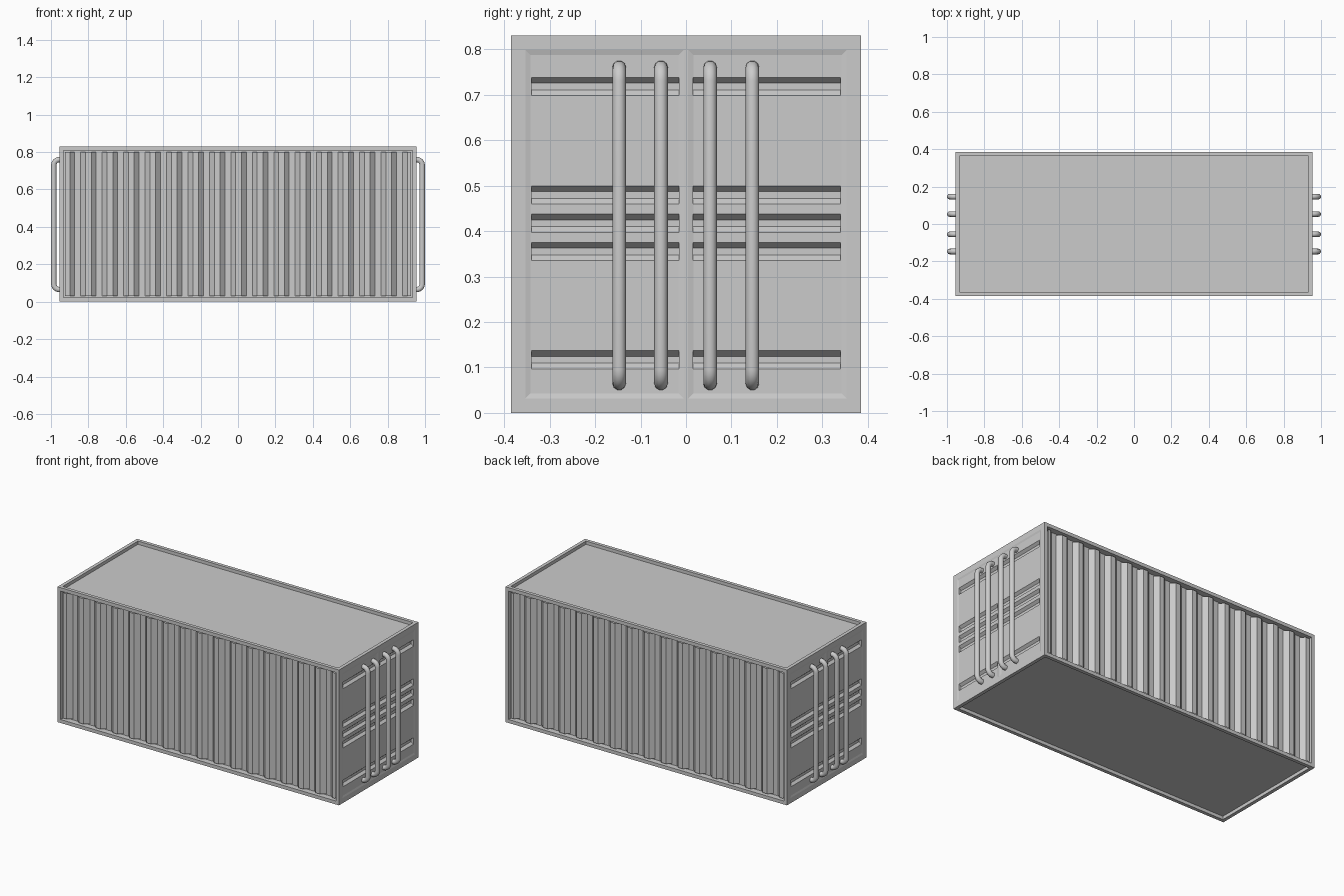
import bpy, bmesh, math

if "Cube" in bpy.data.objects:
    bpy.data.objects.remove(bpy.data.objects["Cube"])

X, Y, H = 0.955, 0.385, 0.83      # half length, half width, height
RIM = 0.03

grey = bpy.data.materials.new("container grey")
grey.diffuse_color = (0.6, 0.6, 0.6, 1)
grey.use_nodes = True
grey.node_tree.nodes["Principled BSDF"].inputs["Base Color"].default_value = grey.diffuse_color


def add_object(name, bm):
    bmesh.ops.recalc_face_normals(bm, faces=bm.faces)
    me = bpy.data.meshes.new(name)
    bm.to_mesh(me)
    bm.free()
    me.materials.append(grey)
    ob = bpy.data.objects.new(name, me)
    bpy.context.collection.objects.link(ob)
    return ob


def activate(ob):
    bpy.ops.object.select_all(action='DESELECT')
    ob.select_set(True)
    bpy.context.view_layer.objects.active = ob


def add_frustum(bm, s, rects):
    """Convex block between (x, y0, y1, z0, z1) rectangles, on side s."""
    vs = [bm.verts.new((s * x, y, z)) for x, y0, y1, z0, z1 in rects
          for y in (y0, y1) for z in (z0, z1)]
    bmesh.ops.convex_hull(bm, input=vs)


def cut(ob, bm, name):
    cutter = add_object(name, bm)
    cutter.hide_render = True
    mod = ob.modifiers.new(name, 'BOOLEAN')
    mod.operation = 'DIFFERENCE'
    mod.solver = 'EXACT'
    mod.object = cutter
    activate(ob)
    bpy.ops.object.modifier_apply(modifier=name)
    bpy.data.objects.remove(cutter)


# Body: box with recessed roof, floor and long sides
bm = bmesh.new()
bmesh.ops.create_cube(bm, size=1)
for v in bm.verts:
    v.co = (v.co.x * 2 * X, v.co.y * 2 * Y, (v.co.z + 0.5) * H)
for f in [f for f in bm.faces if abs(f.normal.x) < 0.5]:
    depth = 0.02 if abs(f.normal.z) > 0.5 else 0.036
    bmesh.ops.inset_individual(bm, faces=[f], thickness=RIM)
    new = bmesh.ops.extrude_discrete_faces(bm, faces=[f])["faces"][0]
    bmesh.ops.translate(bm, verts=new.verts, vec=-new.normal * depth)
body = add_object("container_body", bm)

# Shallow door panels on both ends
bm = bmesh.new()
for s in (-1, 1):
    for y0, y1 in ((-0.355, -0.003), (0.003, 0.355)):
        add_frustum(bm, s, [(X + 0.0005, y0, y1, 0.03, 0.80),
                            (X - 0.003, y0 + 0.013, y1 - 0.013, 0.043, 0.787)])
cut(body, bm, "door_panel_cutter")

# Horizontal grooves pressed into the doors
bm = bmesh.new()
for s in (-1, 1):
    for z in (0.117, 0.355, 0.417, 0.479, 0.718):
        for y0, y1 in ((-0.34, -0.015), (0.015, 0.34)):
            add_frustum(bm, s, [(X + 0.003, y0, y1, z - 0.025, z + 0.025),
                                (X - 0.018, y0, y1, z - 0.0075, z + 0.0075)])
cut(body, bm, "groove_cutter")

# Corrugated side panels
profile = [(-X + RIM, 0.008)]
for i in range(16):
    x = -0.899 + i * 0.1147
    profile += [(x, 0.008), (x + 0.026, 0.032), (x + 0.058, 0.032), (x + 0.084, 0.008)]
profile.append((X - RIM, 0.008))
for s, name in ((-1, "corrugated_front"), (1, "corrugated_back")):
    bm = bmesh.new()
    rows = [[bm.verts.new((x, s * (Y - d), z)) for x, d in profile] for z in (RIM, H - RIM)]
    for i in range(len(profile) - 1):
        f = bm.faces.new((rows[0][i], rows[0][i + 1], rows[1][i + 1], rows[1][i]))
    panel = add_object(name, bm)
    if panel.data.polygons[0].normal.y * s < 0:
        panel.data.flip_normals()

# Vertical locking bars with bent ends
R = 0.03
for s, name in ((1, "locking_bars_right"), (-1, "locking_bars_left")):
    cu = bpy.data.curves.new(name, 'CURVE')
    cu.dimensions = '3D'
    cu.bevel_depth = 0.015
    cu.bevel_resolution = 3
    cu.use_fill_caps = True
    xo, z0, z1 = 0.985, 0.065, 0.76
    path = [(X - 0.015, z1)]
    path += [(xo - R + R * math.sin(a), z1 - R + R * math.cos(a))
             for a in [math.pi / 12 * k for k in range(7)]]
    path += [(xo - R + R * math.cos(a), z0 + R - R * math.sin(a))
             for a in [math.pi / 12 * k for k in range(7)]]
    path.append((X - 0.015, z0))
    for y in (-0.147, -0.055, 0.053, 0.146):
        sp = cu.splines.new('POLY')
        sp.points.add(len(path) - 1)
        for p, (x, z) in zip(sp.points, path):
            p.co = (s * x, y, z, 1)
    cu.materials.append(grey)
    bars = bpy.data.objects.new(name, cu)
    bpy.context.collection.objects.link(bars)
    activate(bars)
    bpy.ops.object.convert(target='MESH')
    bpy.ops.object.shade_smooth_by_angle(angle=math.radians(40))
